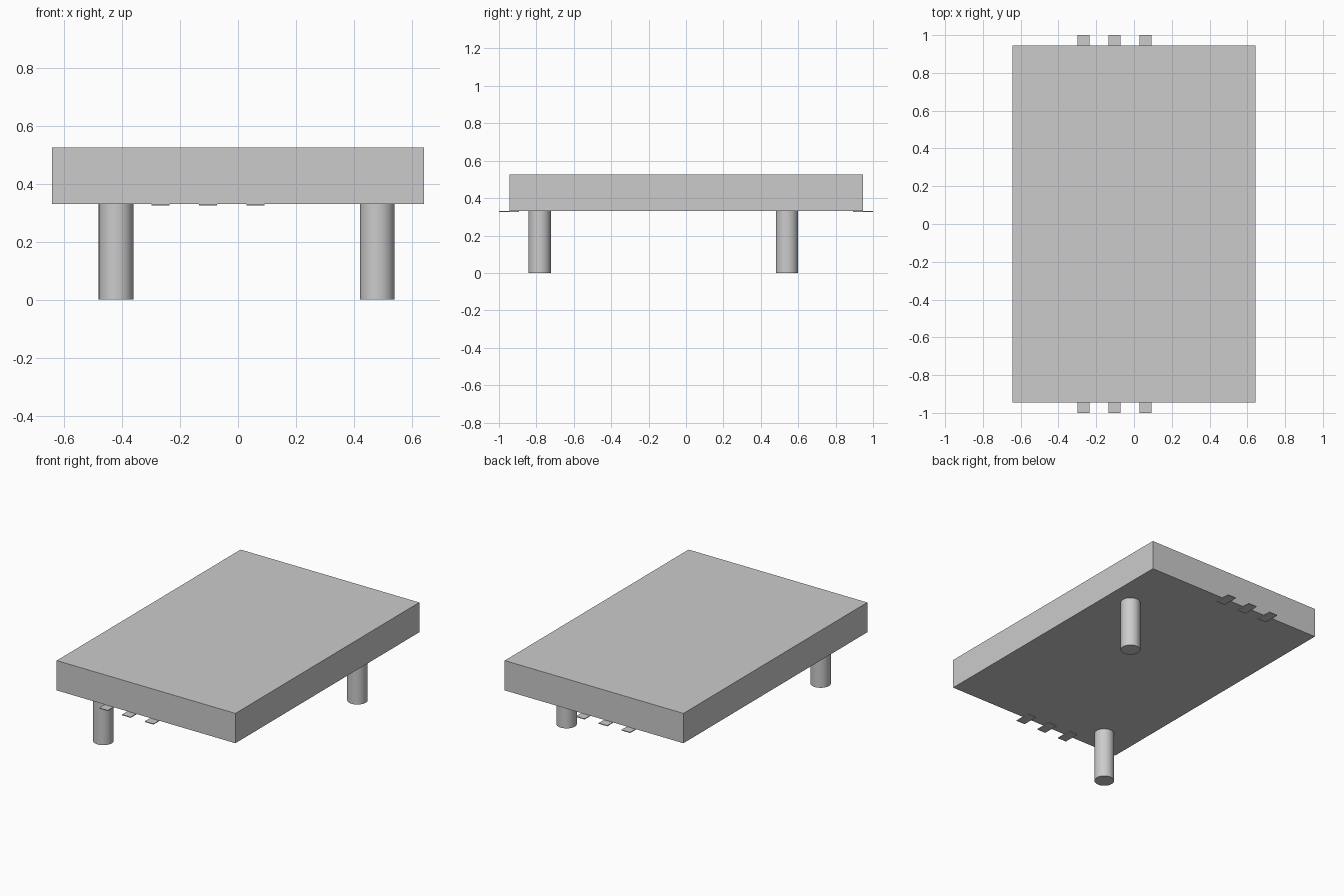
import bpy
import math

cube = bpy.data.objects.get("Cube")
if cube:
    bpy.data.objects.remove(cube, do_unlink=True)

# Single plain grey
grey = bpy.data.materials.new("light_grey")
grey.use_nodes = True
colour = (0.6, 0.6, 0.6, 1)
grey.diffuse_color = colour
grey.node_tree.nodes["Principled BSDF"].inputs["Base Color"].default_value = colour

BODY_BOTTOM, BODY_TOP = 0.331, 0.525
PAD_THICKNESS = 0.005


def box(name, x, y, z_low, z_high, width, depth):
    bpy.ops.mesh.primitive_cube_add(size=1, location=(x, y, (z_low + z_high) / 2))
    ob = bpy.context.object
    ob.name = name
    ob.scale = (width, depth, z_high - z_low)
    bpy.ops.object.transform_apply(location=False, rotation=False, scale=True)
    ob.data.materials.append(grey)
    return ob


def peg(name, x, y):
    bpy.ops.mesh.primitive_cylinder_add(
        vertices=32, radius=0.06, depth=BODY_BOTTOM, location=(x, y, BODY_BOTTOM / 2))
    ob = bpy.context.object
    ob.name = name
    ob.data.materials.append(grey)
    bpy.ops.object.shade_smooth_by_angle(angle=math.radians(30))


# Rectangular body
box("body", 0, 0, BODY_BOTTOM, BODY_TOP, 1.286, 1.89)

# Two locating pegs under opposite corners
peg("front_right_peg", -0.421, -0.783)
peg("back_left_peg", 0.481, 0.54)

# Thin contact pads along the front and back edges
for side, sign in (("front", -1), ("back", 1)):
    for place, x in (("right", -0.267), ("middle", -0.103), ("left", 0.061)):
        box(f"{side}_{place}_pad", x, sign * 0.947,
            BODY_BOTTOM - PAD_THICKNESS, BODY_BOTTOM, 0.062, 0.106)
